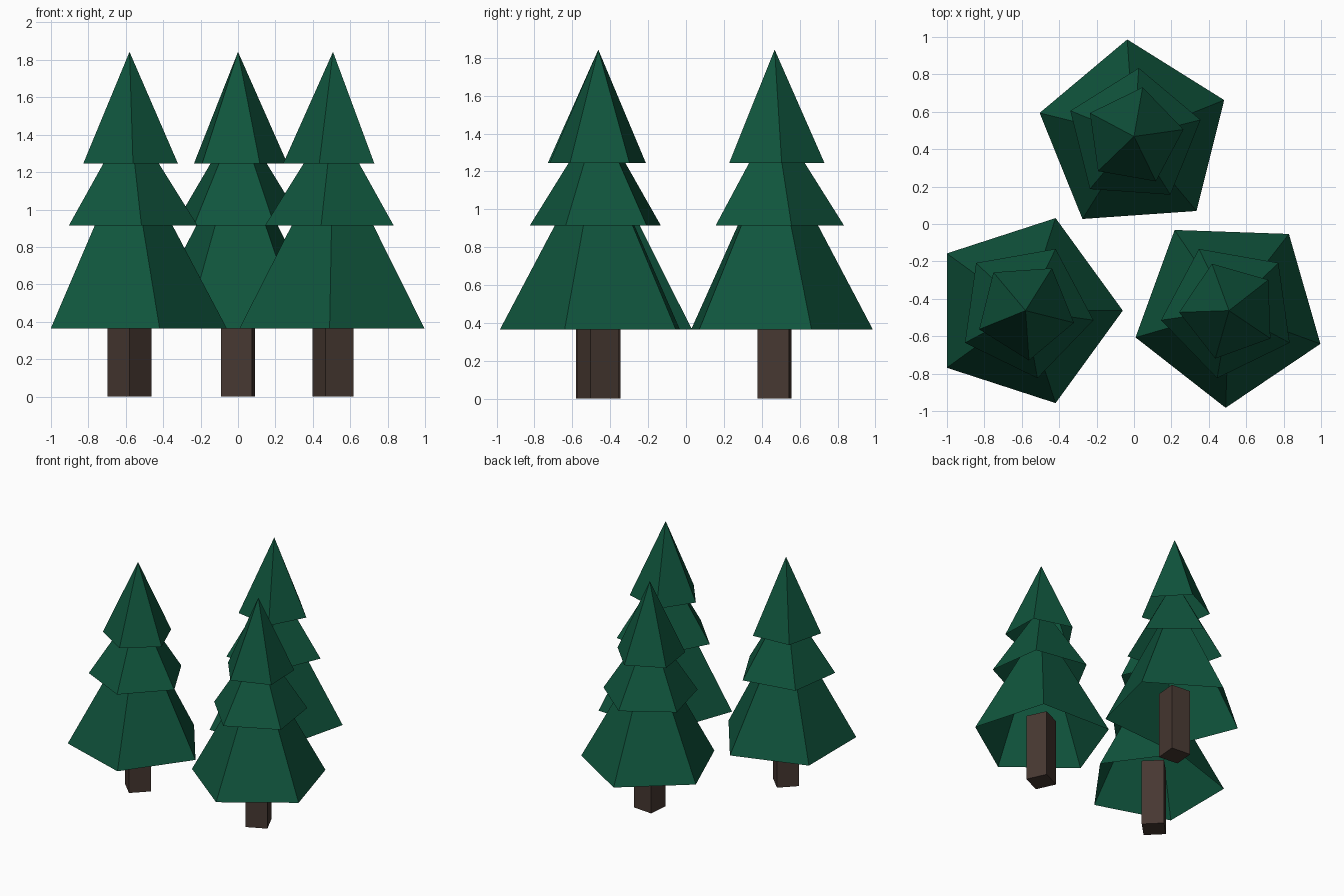
import bpy, bmesh, math

if "Cube" in bpy.data.objects:
    bpy.data.objects.remove(bpy.data.objects["Cube"])


def material(name, rgb):
    m = bpy.data.materials.new(name)
    m.diffuse_color = (*rgb, 1)
    m.use_nodes = True
    m.node_tree.nodes["Principled BSDF"].inputs["Base Color"].default_value = m.diffuse_color
    return m


green = material("pine green", (0.005, 0.09, 0.046))
brown = material("bark brown", (0.062, 0.039, 0.031))


def cone(name, mat, loc, sides, r1, r2, z0, z1, angle, caps):
    """Flat-faced cone or prism with its first corner at the given angle."""
    bm = bmesh.new()
    ring = lambda r, z: [bm.verts.new((r * math.cos(a), r * math.sin(a), z)) for a in
                         (math.radians(angle) + math.tau * i / sides for i in range(sides))]
    low = ring(r1, z0)
    if r2:
        high = ring(r2, z1)
    else:
        tip = bm.verts.new((0, 0, z1))
    for i in range(sides):
        j = (i + 1) % sides
        bm.faces.new((low[i], low[j], high[j], high[i]) if r2 else (low[i], low[j], tip))
    if caps:
        bm.faces.new(low[::-1])
        bm.faces.new(high)
    me = bpy.data.meshes.new(name)
    bm.to_mesh(me)
    bm.free()
    me.materials.append(mat)
    ob = bpy.data.objects.new(name, me)
    ob.location = (*loc, 0)
    bpy.context.collection.objects.link(ob)


# Branch layers: name, radius, bottom, tip, twist (hollow underneath)
LAYERS = [("lower_branches", 0.52, 0.365, 1.35, 0),
          ("middle_branches", 0.367, 0.915, 1.497, -8),
          ("top_branches", 0.267, 1.245, 1.843, -14)]

# Three trees: name, position, rotation
for tree, loc, rot in [("back", (0.0, 0.468), -50),
                       ("left", (-0.58, -0.463), 0),
                       ("right", (0.508, -0.463), -20)]:
    cone(tree + "_trunk", brown, loc, 4, 0.117, 0.117, 0, 0.54, rot, True)
    for part, r, z0, z1, twist in LAYERS:
        cone(f"{tree}_{part}", green, loc, 5, r, 0, z0, z1, rot + twist, False)
